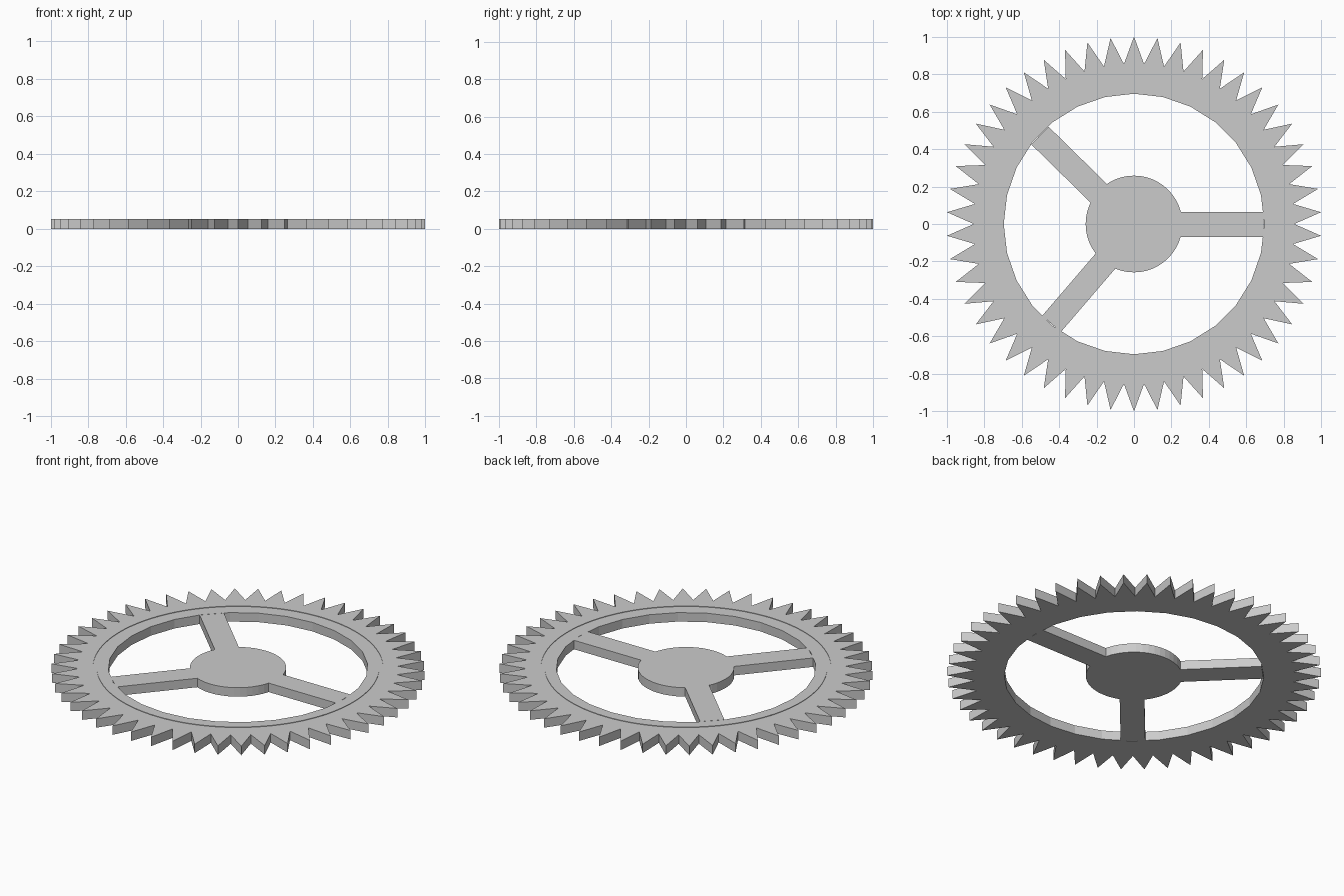
import bpy, bmesh
from math import sin, cos, pi, tau
from mathutils import Vector

if "Cube" in bpy.data.objects:
    bpy.data.objects.remove(bpy.data.objects["Cube"])

H = 0.053       # wheel thickness
TEETH = 50


def circle(r, n):
    return [(r * cos(tau * i / n), r * sin(tau * i / n)) for i in range(n)]


def plate(name, loops, z0, z1):
    """Flat plate from an outline plus optional holes, extruded z0 to z1."""
    bm = bmesh.new()
    edges = []
    for loop in loops:
        vs = [bm.verts.new((x, y, z0)) for x, y in loop]
        edges += [bm.edges.new((vs[i - 1], vs[i])) for i in range(len(vs))]
    bmesh.ops.triangle_fill(bm, edges=edges, use_beauty=True, normal=(0, 0, 1))
    ext = bmesh.ops.extrude_face_region(bm, geom=bm.faces[:])
    top = [g for g in ext["geom"] if isinstance(g, bmesh.types.BMVert)]
    bmesh.ops.translate(bm, verts=top, vec=(0, 0, z1 - z0))
    bmesh.ops.recalc_face_normals(bm, faces=bm.faces[:])
    me = bpy.data.meshes.new(name)
    bm.to_mesh(me)
    bm.free()
    ob = bpy.data.objects.new(name, me)
    bpy.context.collection.objects.link(ob)
    return ob


# Toothed rim: alternating valley and tip points, with a faceted opening
outline = []
for i in range(2 * TEETH):
    r = 1.0 if i % 2 else 0.855
    a = pi * i / TEETH
    outline.append((r * cos(a), r * sin(a)))
rim = plate("toothed_rim", [outline, circle(0.695, 28)], 0, H)

# Shallow ring groove on the top of the rim
groove = plate("groove_cutter", [circle(0.777, 96), circle(0.756, 96)], H - 0.003, H + 0.05)
groove.hide_render = True
groove.hide_viewport = True
cut = rim.modifiers.new("groove", "BOOLEAN")
cut.operation = "DIFFERENCE"
cut.solver = "EXACT"
cut.object = groove

# Central hub
plate("hub", [circle(0.258, 48)], 0, H)

# Three spokes, given by the centre line ends
spokes = [
    ((0.245, -0.003), (0.692, -0.003)),
    ((-0.180, 0.156), (-0.502, 0.472)),
    ((-0.148, -0.193), (-0.440, -0.533)),
]
for i, (a, b) in enumerate(spokes):
    a, b = Vector(a), Vector(b)
    d = (b - a).normalized()
    side = Vector((-d.y, d.x)) * 0.066
    plate(f"spoke_{i + 1}", [[a - side, b - side, b + side, a + side]], 0, H)
